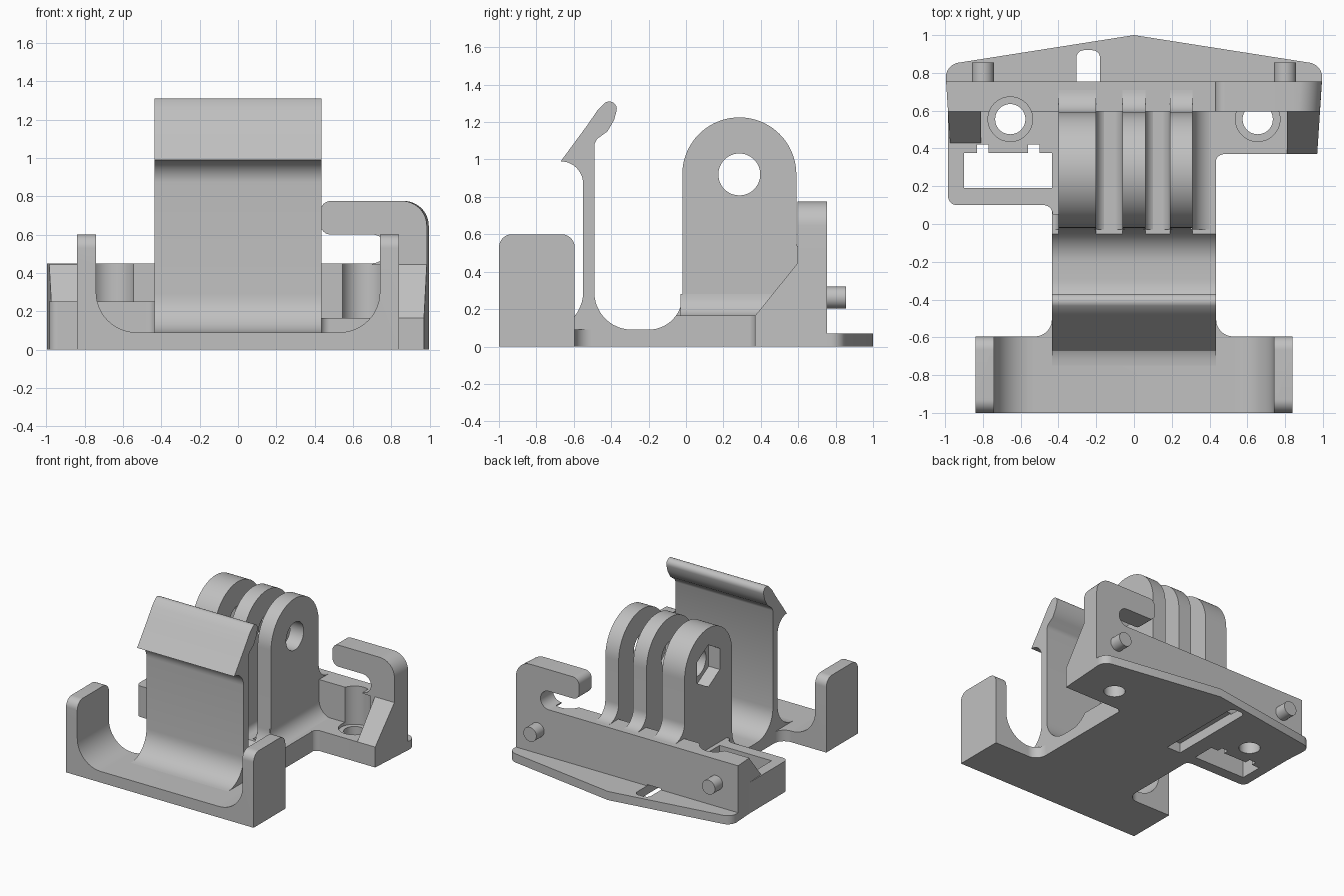
import bpy, bmesh, math

cube = bpy.data.objects.get("Cube")
if cube:
    bpy.data.objects.remove(cube, do_unlink=True)

grey = bpy.data.materials.new("light_grey")
grey.use_nodes = True
colour = (0.53, 0.53, 0.53, 1)
grey.diffuse_color = colour
grey.node_tree.nodes["Principled BSDF"].inputs["Base Color"].default_value = colour


def arc(cx, cy, r, a0, a1, n=12):
    """Points along an arc, angles in degrees."""
    angles = [math.radians(a0 + (a1 - a0) * i / n) for i in range(n + 1)]
    return [(cx + r * math.cos(a), cy + r * math.sin(a)) for a in angles]


def circle(cx, cy, r, n=48):
    return arc(cx, cy, r, 0, 360, n)[:-1]


def rect(a0, a1, b0, b1):
    return [(a0, b0), (a1, b0), (a1, b1), (a0, b1)]


def prism(name, points, axis, lo, hi):
    """Extrude a closed profile along an axis from lo to hi."""
    place = {"x": lambda a, b, d: (d, a, b),
             "y": lambda a, b, d: (a, d, b),
             "z": lambda a, b, d: (a, b, d)}[axis]
    bm = bmesh.new()
    rings = [[bm.verts.new(place(a, b, d)) for a, b in points] for d in (lo, hi)]
    for ring in rings:
        bm.faces.new(ring)
    for i in range(len(points)):
        j = (i + 1) % len(points)
        bm.faces.new((rings[0][i], rings[0][j], rings[1][j], rings[1][i]))
    bmesh.ops.recalc_face_normals(bm, faces=bm.faces)
    mesh = bpy.data.meshes.new(name)
    bm.to_mesh(mesh)
    bm.free()
    obj = bpy.data.objects.new(name, mesh)
    bpy.context.collection.objects.link(obj)
    mesh.materials.append(grey)
    return obj


def combine(obj, cutters, operation="DIFFERENCE"):
    """Apply boolean cutters, given as prism arguments, to an object."""
    for args in cutters:
        cutter = prism("cutter", *args)
        mod = obj.modifiers.new("cut", "BOOLEAN")
        mod.operation, mod.solver, mod.object = operation, "EXACT", cutter
        graph = bpy.context.evaluated_depsgraph_get()
        mesh = bpy.data.meshes.new_from_object(obj.evaluated_get(graph))
        obj.modifiers.clear()
        obj.data = mesh
        bpy.data.objects.remove(cutter, do_unlink=True)
    return obj


def taper(obj):
    """Lean the outer sides inwards towards the back."""
    for v in obj.data.vertices:
        if abs(v.co.x) > 0.85:
            v.co.x += math.copysign((0.37 - v.co.y) * 0.065, v.co.x)
    return obj


# Cutters shared by the base parts: bolt holes, counterbores, bottom groove
def bolt(x):
    return [(circle(x, 0.555, 0.08), "z", -0.1, 0.5),
            (circle(x, 0.555, 0.118), "z", 0.14, 0.5)]


groove = ([(-0.305, 0.17), (-0.18, 0.17)] + arc(-0.22, 0.88, 0.04, 0, 90, 6)
          + arc(-0.265, 0.88, 0.04, 90, 180, 6), "z", -0.1, 0.08)

# Front cradle: U section with rounded post tops
u_half = arc(0.53, 0.30, 0.21, 270, 360) + [(0.74, 0.6), (0.84, 0.6), (0.84, 0)]
u_shape = u_half + [(-x, z) for x, z in reversed(u_half)]
cradle = prism("front_cradle", u_shape, "y", -1, -0.595)
side = [(-1, -0.1), (-0.595, -0.1)] + arc(-0.665, 0.53, 0.07, 0, 90) \
    + arc(-0.93, 0.53, 0.07, 90, 180)
combine(cradle, [(side, "x", -1, 1)], "INTERSECT")

# Neck floor with the spring clip
clip = [(-0.75, 0)] + arc(-0.75, 0.29, 0.2, 270, 360) + arc(-0.67, 0.87, 0.12, 0, 90)
clip += [(-0.60, 1.085), (-0.53, 1.18), (-0.475, 1.26)]
clip += arc(-0.41, 1.27, 0.04, 125, -15, 8)
clip += [(-0.385, 1.21), (-0.42, 1.15), (-0.475, 1.11), (-0.49, 1.08)]
clip += arc(-0.29, 0.29, 0.2, 180, 270) + arc(-0.2, 0.27, 0.18, 270, 324.3, 8)
clip += [(0.6, 0.165), (0.6, 0)]
neck = prism("neck_with_clip", clip, "x", -0.435, 0.435)
combine(neck, [groove])

# Fillets where the neck meets the cradle
for s, word in ((1, "left"), (-1, "right")):
    corner = [(0.42, -0.61)] + arc(0.525, -0.505, 0.09, 180, 270) + [(0.525, -0.61)]
    prism(word + "_neck_fillet", [(s * x, y) for x, y in corner], "z", 0, 0.09)

# Three hinge prongs with a pin hole, and a nut recess in the widest
prong = [(-0.054, 0.1)] + arc(-0.2, 0.27, 0.18, -35.7, 0, 6)
prong += arc(0.285, 0.92, 0.305, 180, 0, 40) + arc(0.71, 0.57, 0.12, 180, 270)
prong += [(0.71, 0.1)]
spans = {"right": (-0.4, -0.2), "middle": (-0.06, 0.06), "left": (0.19, 0.31)}
for word, (lo, hi) in spans.items():
    obj = prism(word + "_prong", prong, "x", lo, hi)
    cuts = [(circle(0.285, 0.92, 0.112), "x", -1, 1)]
    if word == "right":
        cuts.append((arc(0.285, 0.92, 0.17, 30, 330, 5), "x", -0.5, -0.3))
    combine(obj, cuts)

# Concave fillets at the feet of the prongs
for x, s, r in ((-0.4, -1, 0.035), (-0.2, 1, 0.065), (-0.06, -1, 0.065),
                (0.06, 1, 0.065), (0.19, -1, 0.065), (0.31, 1, 0.122)):
    curve = [(x + s * (r + dx), 0.16 + r + dz) for dx, dz in arc(0, 0, r, 180, 270, 8)]
    foot = [(x - s * 0.01, 0.15), (x - s * 0.01, 0.16 + r)] + curve + [(x + s * r, 0.15)]
    prism("prong_foot_fillet", foot, "y", -0.03, 0.6)

# Cross bar
bar = prism("cross_bar", rect(-0.97, 0.97, 0, 0.45), "y", 0.595, 0.755)
combine(taper(bar), bolt(0.655) + bolt(-0.655) + [groove])

# Pointed back plate
half = [(0.97, 0.595)] + arc(0.885, 0.77, 0.085, 0, 80)
outline = half + [(0, 1)] + [(-x, y) for x, y in reversed(half)]
plate = prism("back_plate", outline, "z", 0, 0.07)
combine(taper(plate), bolt(0.655)[:1] + bolt(-0.655)[:1] + [groove])

# Left shelf
shelf = arc(0.48, 0.32, 0.05, 180, 90) + [(0.97, 0.37), (0.97, 0.6), (0.4, 0.6), (0.4, 0.32)]
combine(taper(prism("left_shelf", shelf, "z", 0, 0.165)), bolt(0.655))

# Right shelf with its stepped rectangular opening
shelf = arc(-0.48, 0.05, 0.05, 0, 90) + arc(-0.92, 0.15, 0.05, 270, 180)
shelf += [(-0.97, 0.6), (-0.4, 0.6), (-0.4, 0.05)]
opening = [(-0.9, 0.19), (-0.435, 0.19), (-0.435, 0.375), (-0.5, 0.375), (-0.5, 0.42),
           (-0.56, 0.42), (-0.56, 0.375), (-0.77, 0.375), (-0.77, 0.42), (-0.83, 0.42),
           (-0.83, 0.375), (-0.9, 0.375)]
combine(taper(prism("right_shelf", shelf, "z", 0, 0.25)),
        bolt(-0.655) + [(opening, "z", -0.1, 0.5)])

# Sloping gussets at both ends of the bar
for word, lo, hi, y, z in (("left", 0.81, 0.97, 0.37, 0.165),
                           ("right", -0.97, -0.81, 0.43, 0.25)):
    wedge = [(y, 0), (y, z), (0.6, 0.45), (0.6, 0)]
    taper(prism(word + "_gusset", wedge, "x", lo, hi))

# Cable hook above the left end of the bar
hook = [(0.97, 0.44)] + arc(0.84, 0.645, 0.13, 0, 90) + arc(0.483, 0.722, 0.053, 90, 180, 8)
hook += arc(0.483, 0.653, 0.053, 180, 270, 8) + arc(0.7, 0.525, 0.075, 90, -90, 16)
hook += [(0.7, 0.44)]
taper(prism("cable_hook", hook, "y", 0.595, 0.755))

# Locating pegs on the back
for word, x in (("left", 0.8), ("right", -0.8)):
    prism(word + "_peg", circle(x, 0.262, 0.058, 32), "y", 0.74, 0.855)

# Smooth curved faces, keeping real edges sharp
for obj in bpy.context.collection.objects:
    if obj.type == "MESH" and grey.name in obj.data.materials:
        obj.data.shade_smooth()
        obj.data.set_sharp_from_angle(angle=math.radians(30))
